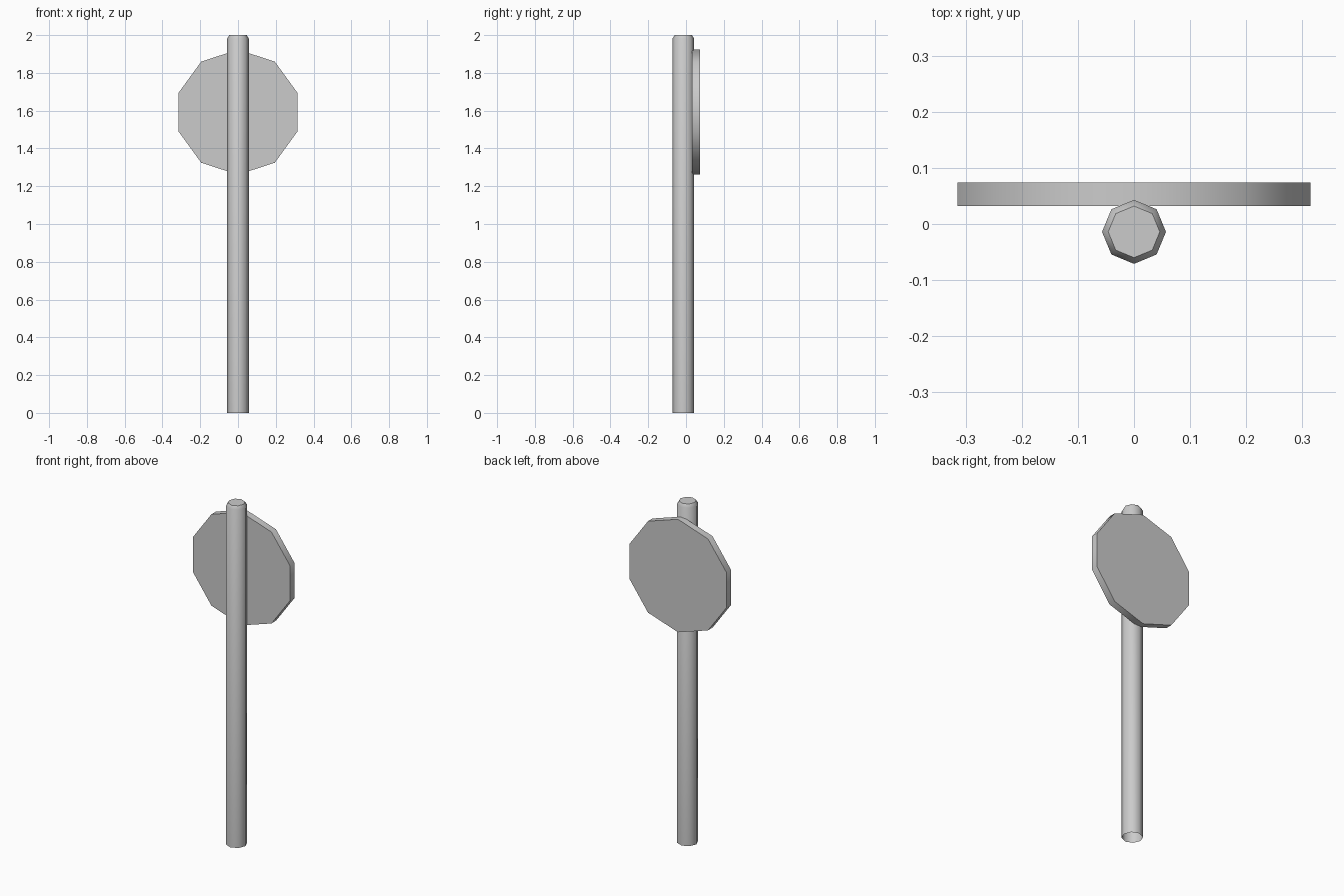
import bpy, bmesh, math

if "Cube" in bpy.data.objects:
    bpy.data.objects.remove(bpy.data.objects["Cube"])


def ring(bm, n, radius, z):
    return [bm.verts.new((radius * math.sin(2 * math.pi * i / n),
                          radius * math.cos(2 * math.pi * i / n), z)) for i in range(n)]


def lathe(name, n, profile, cap_bottom=True):
    """Stack n-sided rings from (radius, z) pairs and cap the ends."""
    bm = bmesh.new()
    rings = [ring(bm, n, r, z) for r, z in profile]
    for a, b in zip(rings, rings[1:]):
        for i in range(n):
            j = (i + 1) % n
            bm.faces.new((a[i], a[j], b[j], b[i]))
    bm.faces.new(rings[-1])
    if cap_bottom:
        bm.faces.new(rings[0])
    bmesh.ops.recalc_face_normals(bm, faces=bm.faces)
    mesh = bpy.data.meshes.new(name)
    bm.to_mesh(mesh)
    bm.free()
    obj = bpy.data.objects.new(name, mesh)
    bpy.context.collection.objects.link(obj)
    bpy.ops.object.select_all(action='DESELECT')
    obj.select_set(True)
    bpy.context.view_layer.objects.active = obj
    bpy.ops.object.shade_smooth_by_angle(angle=math.radians(60))
    return obj


# Eight-sided post with a chamfered top and an open foot
post = lathe("post", 8, [(0.057, 0), (0.057, 1.982), (0.046, 2.0)], cap_bottom=False)
post.location = (0, -0.014, 0)

# Ten-sided sign plate sunk slightly into the back of the post
plate = lathe("sign_plate", 10, [(0.331, -0.021), (0.331, 0.021)])
plate.rotation_euler = (math.radians(90), 0, 0)
plate.location = (0, 0.053, 1.592)
